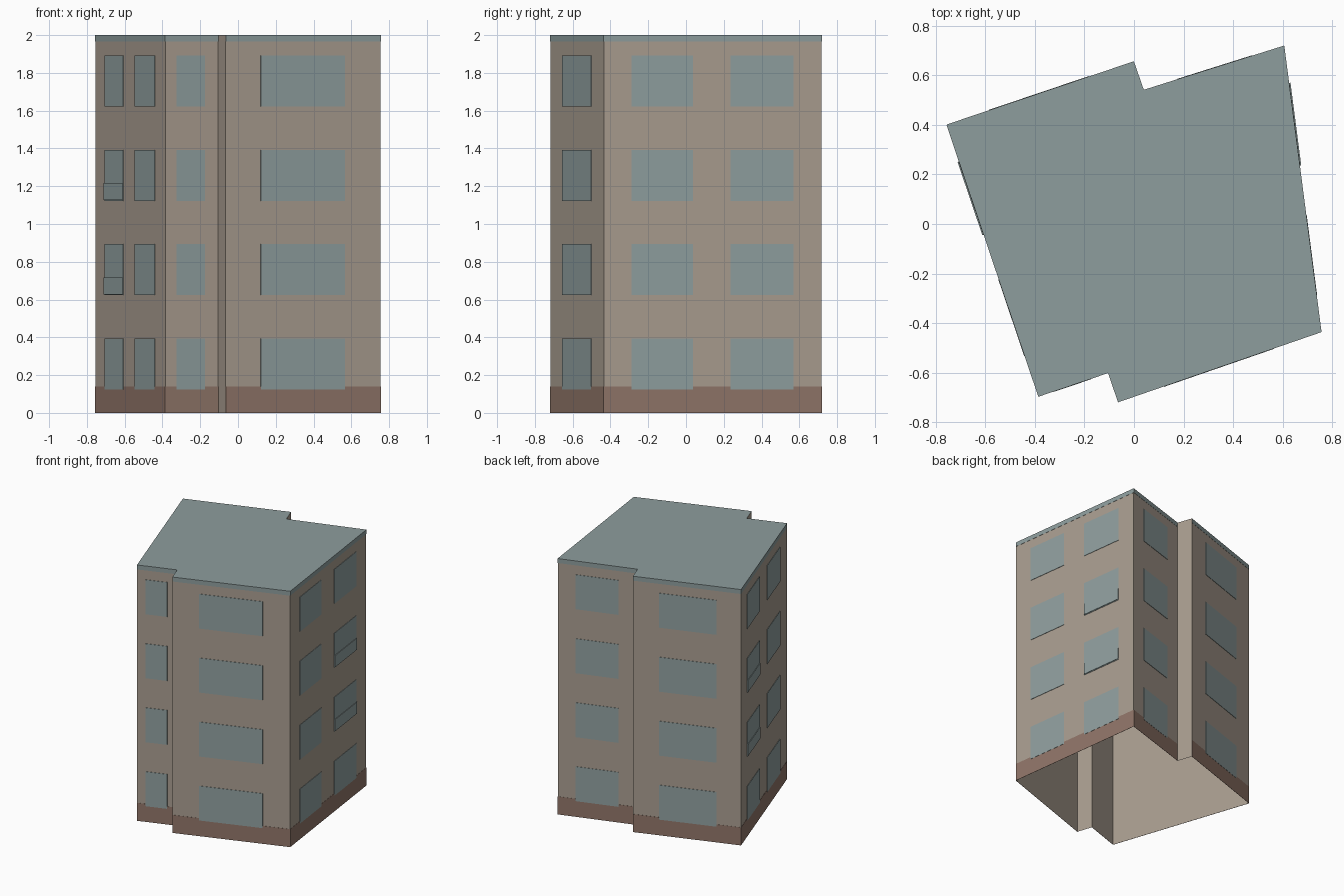
import bpy
import bmesh
from mathutils import Vector

cube = bpy.data.objects.get("Cube")
if cube:
    bpy.data.objects.remove(cube)


def material(name, rgb):
    mat = bpy.data.materials.new(name)
    mat.use_nodes = True
    colour = (*rgb, 1.0)
    mat.diffuse_color = colour
    mat.node_tree.nodes["Principled BSDF"].inputs["Base Color"].default_value = colour
    return mat


BEIGE = material("beige wall", (0.40, 0.34, 0.28))
BROWN = material("brown plinth", (0.28, 0.18, 0.14))
SLATE = material("slate roof", (0.27, 0.34, 0.34))
GLASS = material("grey blue glass", (0.28, 0.35, 0.35))

HEIGHT = 2.0
UP = Vector((0, 0, 1))

# Footprint corners, counter-clockwise from the front left corner
OUTLINE = [Vector((x, y, 0)) for x, y in (
    (-0.385, -0.695), (-0.105, -0.60), (-0.065, -0.718), (0.755, -0.435),
    (0.605, 0.718), (0.04, 0.54), (0.0, 0.655), (-0.755, 0.40))]


def finish(name, bm, mats):
    mesh = bpy.data.meshes.new(name)
    bm.to_mesh(mesh)
    bm.free()
    for mat in mats:
        mesh.materials.append(mat)
    obj = bpy.data.objects.new(name, mesh)
    bpy.context.collection.objects.link(obj)
    return obj


def add_plate(bm, wall, span, low, high, thick):
    """Thin box on a wall; span is given as fractions along the wall."""
    a, b = OUTLINE[wall], OUTLINE[(wall + 1) % len(OUTLINE)]
    out = (b - a).cross(UP).normalized() * thick
    p, q = a.lerp(b, span[0]), a.lerp(b, span[1])
    base = [bm.verts.new(v + UP * z)
            for v, z in ((p, low), (q, low), (q, high), (p, high))]
    face = bm.faces.new(base)
    top = bmesh.ops.extrude_face_region(bm, geom=[face])["geom"]
    bmesh.ops.translate(bm, vec=out,
                        verts=[v for v in top if isinstance(v, bmesh.types.BMVert)])
    bm.faces.remove(face) if face.is_valid else None


# Building shell: walls and roof, open underneath
bm = bmesh.new()
lower = [bm.verts.new(p) for p in OUTLINE]
upper = [bm.verts.new(p + UP * HEIGHT) for p in OUTLINE]
for i in range(len(OUTLINE)):
    j = (i + 1) % len(OUTLINE)
    bm.faces.new((lower[i], lower[j], upper[j], upper[i]))
roof = bm.faces.new(upper)
roof.material_index = 1
finish("building_shell", bm, [BEIGE, SLATE])

# Window spans on each main wall; the two notch returns stay plain
WINDOWS = {
    0: [(0.21, 0.75)],
    2: [(0.226, 0.768)],
    3: [(0.126, 0.408), (0.581, 0.871)],
    4: [(0.225, 0.76)],
    6: [(0.24, 0.775)],
    7: [(0.135, 0.405), (0.568, 0.851)],
}

# Plinth and roof edge bands
plinth, edge = bmesh.new(), bmesh.new()
for wall in WINDOWS:
    add_plate(plinth, wall, (0, 1), 0.0, 0.14, 0.0015)
    add_plate(edge, wall, (0, 1), 1.965, HEIGHT, 0.0015)
finish("plinth_band", plinth, [BROWN])
finish("roof_edge_band", edge, [SLATE])

# Four storeys of windows
bm = bmesh.new()
for wall, spans in WINDOWS.items():
    for span in spans:
        for storey in range(4):
            z = 0.5 * storey
            add_plate(bm, wall, span, z + 0.123, z + 0.393, 0.003)
finish("windows", bm, [GLASS])

# Low balcony panels on the middle storeys of both side walls
bm = bmesh.new()
for wall, span in ((3, WINDOWS[3][1]), (7, WINDOWS[7][0])):
    for z in (0.5, 1.0):
        add_plate(bm, wall, span, z + 0.127, z + 0.218, 0.007)
finish("balcony_panels", bm, [GLASS])
